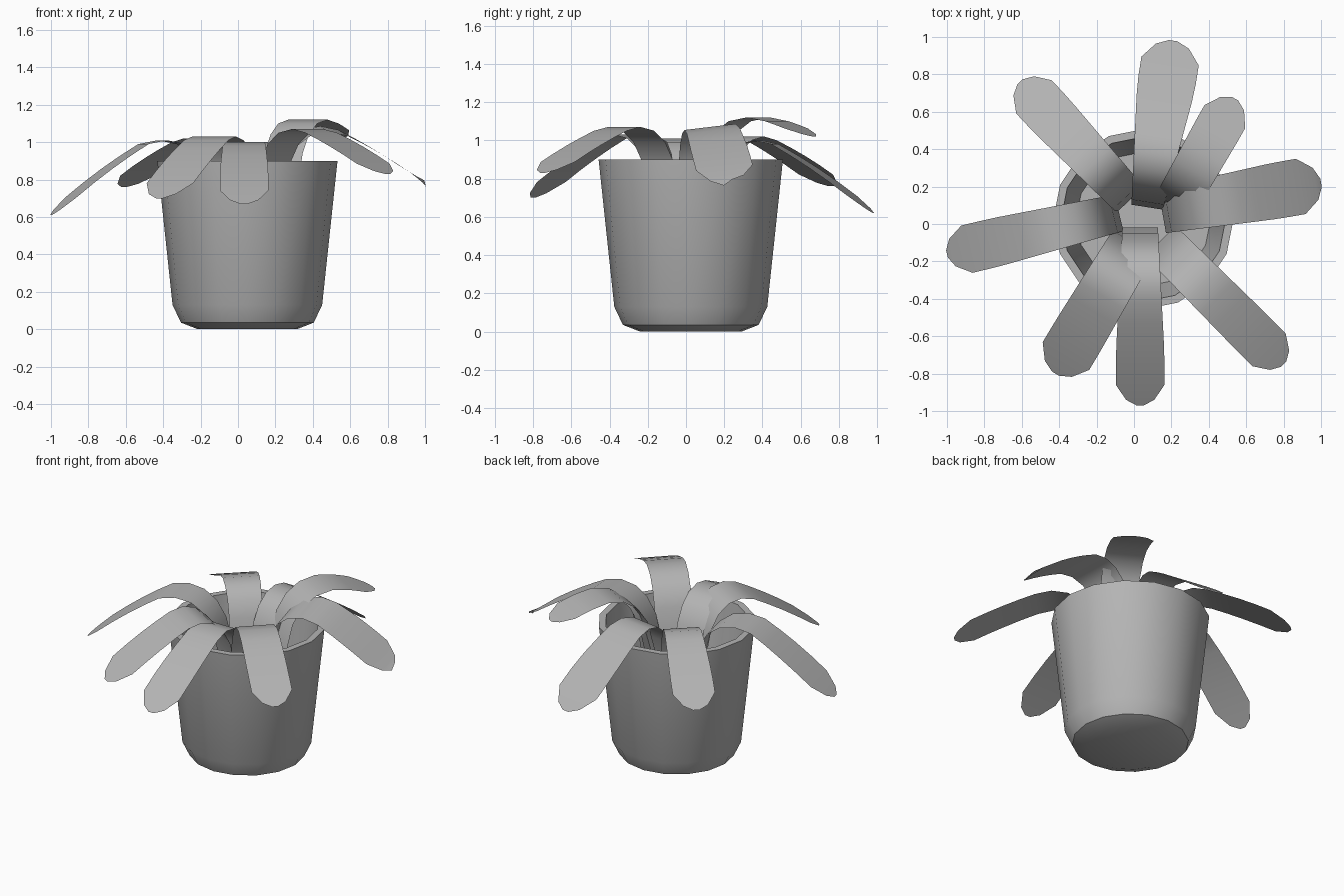
import bpy, math
from mathutils import Vector

cube = bpy.data.objects.get("Cube")
if cube:
    bpy.data.objects.remove(cube)

grey = bpy.data.materials.new("plain_grey")
grey.use_nodes = True
GREY = (0.46, 0.46, 0.46, 1)
grey.diffuse_color = GREY
grey.node_tree.nodes["Principled BSDF"].inputs["Base Color"].default_value = GREY


def make_object(name, verts, faces, angle):
    mesh = bpy.data.meshes.new(name)
    mesh.from_pydata(verts, [], faces)
    mesh.materials.append(grey)
    obj = bpy.data.objects.new(name, mesh)
    bpy.context.collection.objects.link(obj)
    bpy.ops.object.select_all(action='DESELECT')
    obj.select_set(True)
    bpy.context.view_layer.objects.active = obj
    bpy.ops.object.shade_smooth_by_angle(angle=math.radians(angle))
    return obj


def lathe(name, profile, centre, sides):
    """Spin a (radius, height) profile, capping both ends."""
    verts, faces = [], []
    for r, z in profile:
        for i in range(sides):
            a = 2 * math.pi * i / sides
            verts.append((centre[0] + r * math.cos(a), centre[1] + r * math.sin(a), z))
    for k in range(len(profile) - 1):
        for i in range(sides):
            j = (i + 1) % sides
            faces.append((k * sides + i, k * sides + j, (k + 1) * sides + j, (k + 1) * sides + i))
    last = (len(profile) - 1) * sides
    faces.append(tuple(reversed(range(sides))))
    faces.append(tuple(last + i for i in range(sides)))
    return make_object(name, verts, faces, 30)


# Pot: outer wall, rim, inner wall and floor in one profile
lathe("pot", [(0.265, 0), (0.355, 0.035), (0.4, 0.13), (0.482, 0.9),
              (0.44, 0.9), (0.36, 0.14)], (0.05, 0.025), 16)

# Leaf arch: fraction of reach, height relative to the apex
ARCH = [(0, -0.75), (0.03, -0.4), (0.08, -0.18), (0.14, -0.08),
        (0.22, -0.02), (0.32, 0), (0.42, -0.02)]


def leaf(name, root, tip, apex, tip_z, root_w, tip_w, stretch=1, tilt=0):
    root, tip = Vector(root), Vector(tip)
    reach = (tip - root).length
    along = (tip - root) / reach
    side = Vector((-along.y, along.x))
    rows = [(u * stretch, apex + dz, 1) for u, dz in ARCH]
    start_u, start_z, _ = rows[-1]
    # Drooping outer half, ending in a blunt, clipped tip
    shoulder = 1 - 0.11 / reach
    outer = [(start_u + (shoulder - start_u) * k / 4, 1) for k in range(1, 5)]
    outer += [(1 - 0.03 / reach, 0.58), (1, 0.15)]
    for u, w in outer:
        f = (u - start_u) / (1 - start_u)
        rows.append((u, start_z + (tip_z - start_z) * (0.8 * f + 0.2 * f * f), w))
    verts = []
    for u, z, w in rows:
        half = w * (root_w + (tip_w - root_w) * min(1, u * 1.4)) / 2
        for s in (-1, 1):
            p = root + along * (u * reach) + side * (s * half)
            verts.append((p.x, p.y, z + s * tilt))
    faces = [(2 * k, 2 * k + 2, 2 * k + 3, 2 * k + 1) for k in range(len(rows) - 1)]
    make_object(name, verts, faces, 60)


# Leaves: root, tip, apex height, tip height, root width, tip width
leaf("back_leaf", (0.07, 0.09), (0.21, 0.98), 1.0, 0.62, 0.17, 0.31)
leaf("back_left_leaf", (0.2, 0.07), (0.54, 0.67), 1.12, 1.02, 0.23, 0.25, stretch=1.6)
leaf("left_leaf", (0.15, 0.07), (1.0, 0.22), 1.07, 0.78, 0.24, 0.3, stretch=1.15, tilt=0.016)
leaf("front_left_leaf", (0.14, -0.09), (0.8, -0.75), 1.07, 0.83, 0.23, 0.25, stretch=1.1)
leaf("front_leaf", (0.033, -0.02), (0.033, -0.97), 1.0, 0.67, 0.19, 0.26)
leaf("front_right_leaf", (0.01, -0.08), (-0.42, -0.8), 1.03, 0.7, 0.26, 0.29)
leaf("right_leaf", (-0.08, 0.06), (-1.0, -0.16), 1.01, 0.61, 0.2, 0.26, stretch=1.1)
leaf("back_right_leaf", (-0.02, 0.13), (-0.61, 0.76), 1.02, 0.76, 0.2, 0.26)
